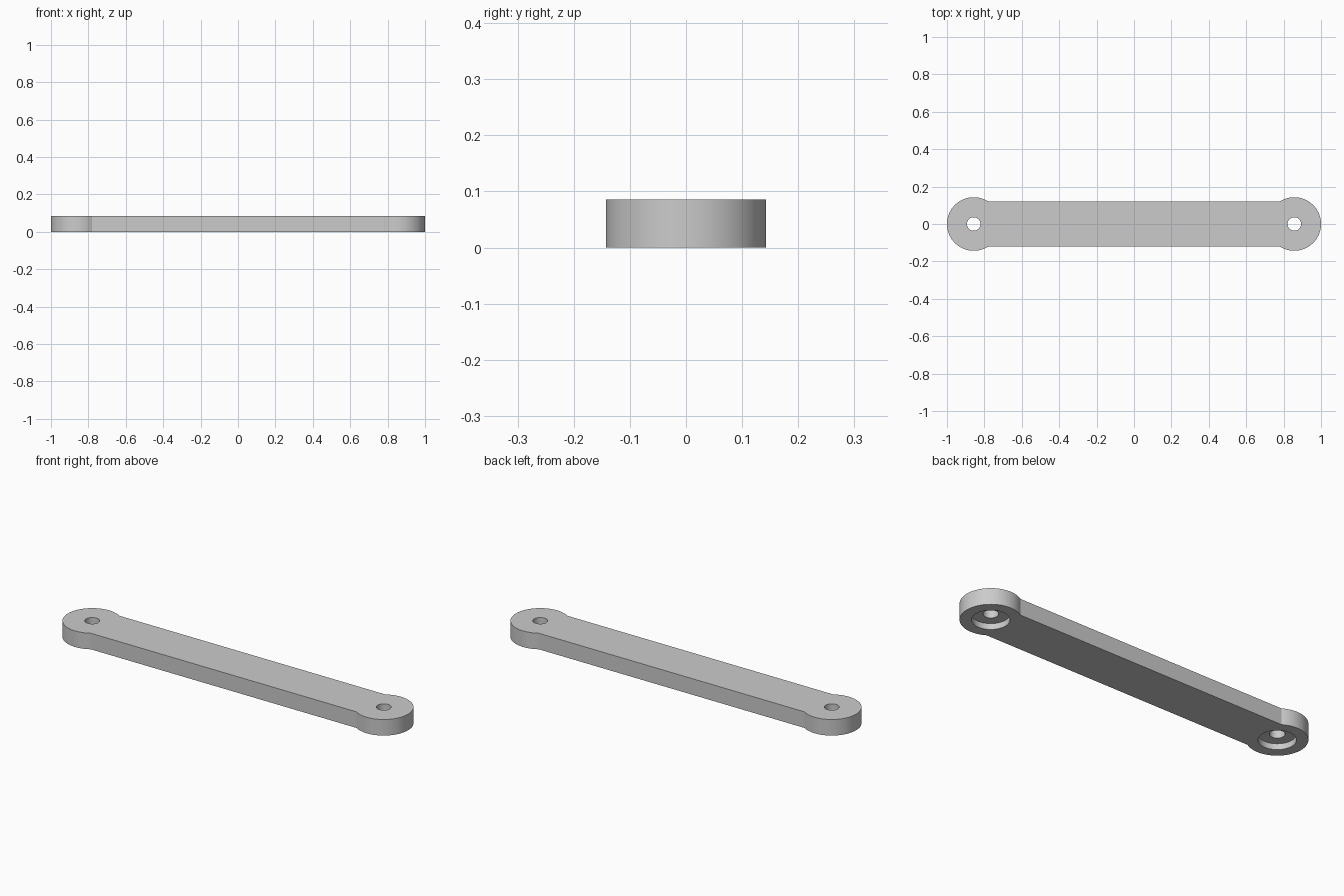
import bpy, bmesh
from math import sin, cos, asin, pi

cube = bpy.data.objects.get("Cube")
if cube:
    bpy.data.objects.remove(cube)

END_X, END_R = 0.857, 0.143
HALF_WIDTH, HEIGHT = 0.121, 0.0855
HOLE_R, RECESS_R, RECESS_DEPTH = 0.036, 0.088, 0.031
STEPS = 72

grey = bpy.data.materials.new("plain_grey")
grey.use_nodes = True
colour = (0.6, 0.6, 0.6, 1)
grey.diffuse_color = colour
grey.node_tree.nodes["Principled BSDF"].inputs["Base Color"].default_value = colour


def cutter(name, x, radius, bottom, top):
    bpy.ops.mesh.primitive_cylinder_add(
        vertices=64, radius=radius, depth=top - bottom,
        location=(x, 0, (bottom + top) / 2))
    ob = bpy.context.object
    ob.name = name
    ob.hide_render = True
    ob.data.materials.append(grey)
    return ob


# Outline of the bar with a round eye at each end
meet = pi - asin(HALF_WIDTH / END_R)
arc = [-meet + 2 * meet * i / STEPS for i in range(STEPS + 1)]
outline = [(s * (END_X + END_R * cos(a)), s * END_R * sin(a)) for s in (1, -1) for a in arc]

bm = bmesh.new()
face = bm.faces.new([bm.verts.new((x, y, 0)) for x, y in outline])
raised = bmesh.ops.extrude_face_region(bm, geom=[face])["geom"]
bmesh.ops.translate(bm, vec=(0, 0, HEIGHT),
                    verts=[v for v in raised if isinstance(v, bmesh.types.BMVert)])
bmesh.ops.recalc_face_normals(bm, faces=bm.faces)
mesh = bpy.data.meshes.new("link_bar")
bm.to_mesh(mesh)
bm.free()
bar = bpy.data.objects.new("link_bar", mesh)
bpy.context.collection.objects.link(bar)
mesh.materials.append(grey)

# Through holes and the wider recesses underneath
cutters = []
for side, x in (("left", END_X), ("right", -END_X)):
    cutters.append(cutter(side + "_pin_hole_cutter", x, HOLE_R, -0.05, HEIGHT + 0.05))
    cutters.append(cutter(side + "_recess_cutter", x, RECESS_R, -0.05, RECESS_DEPTH))

bpy.ops.object.select_all(action='DESELECT')
bar.select_set(True)
bpy.context.view_layer.objects.active = bar
for ob in cutters:
    mod = bar.modifiers.new(ob.name, 'BOOLEAN')
    mod.operation = 'DIFFERENCE'
    mod.solver = 'EXACT'
    mod.object = ob
    bpy.ops.object.modifier_apply(modifier=mod.name)
for ob in cutters:
    bpy.data.objects.remove(ob)

# Smooth curved walls, keep crisp rims
bpy.ops.object.shade_smooth_by_angle(angle=pi / 6)
